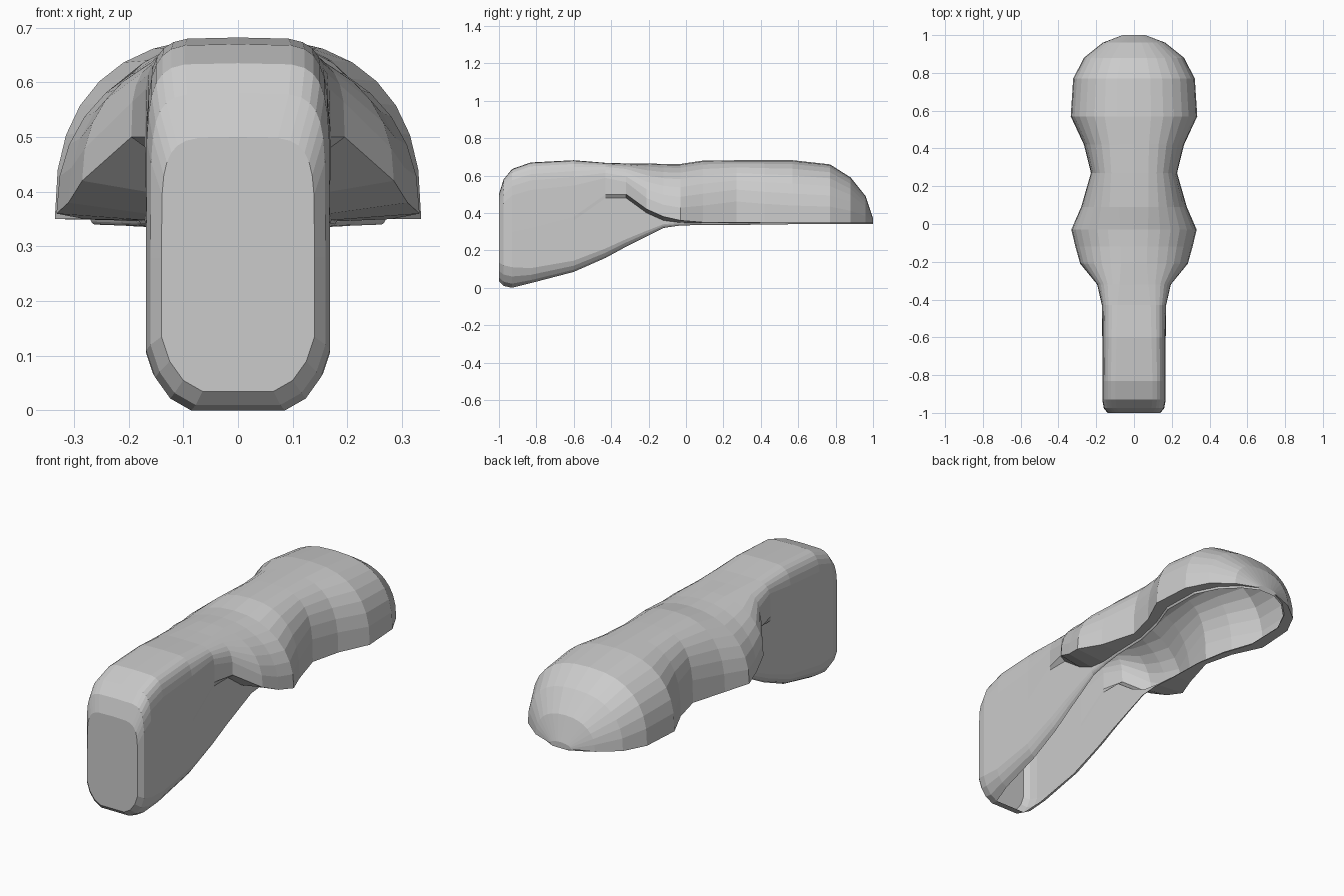
import bpy, bmesh
from math import sin, cos, pi

# Stations along the body:
# y, outer half width, top z, lobe base z, inner wall half width, bottom z, lip height, squareness
STATIONS = [
    (-1.00, .140, .50, .28, .140, .035, .10, 5.0),
    (-.975, .160, .58, .28, .160, .010, .11, 6.0),
    (-.93, .168, .635, .30, .168, .000, .11, 6.0),
    (-.83, .168, .67, .32, .168, .025, .08, 6.0),
    (-.60, .168, .682, .38, .168, .085, .06, 5.5),
    (-.43, .170, .668, .50, .168, .160, .05, 5.0),
    (-.32, .195, .665, .50, .168, .220, .04, 3.5),
    (-.21, .285, .665, .42, .168, .275, .03, 2.3),
    (-.12, .310, .662, .38, .168, .320, .02, 2.2),
    (-.03, .332, .662, .36, .170, .333, .015, 2.2),
    (.09, .280, .680, .35, .180, .336, .01, 2.5),
    (.27, .228, .682, .35, .185, .336, .01, 3.0),
    (.42, .265, .682, .35, .215, .338, .01, 2.7),
    (.57, .335, .682, .35, .270, .340, .01, 2.5),
    (.77, .322, .660, .35, .265, .340, .01, 2.5),
    (.88, .265, .590, .35, .210, .340, .01, 2.4),
    (.96, .165, .490, .35, .130, .340, .01, 2.3),
    (1.00, .060, .370, .35, .050, .340, .01, 2.0),
]
ARC = 8


def half_section(w, top, base, inner, bottom, lip, n):
    """Profile from the top centre, over the shoulder, to the turned-in lip."""
    pts = []
    for i in range(ARC + 1):
        a = pi / 2 * i / ARC
        pts.append((w * max(sin(a), 0) ** (2 / n),
                    base + (top - base) * max(cos(a), 0) ** (2 / n)))
    pts += [(inner, max(base - .02, bottom + lip)),
            (inner, bottom + lip),
            (inner - .15 * lip, bottom + .55 * lip),
            (inner - .40 * lip, bottom + .20 * lip),
            (inner - .75 * lip, bottom)]
    return pts


bm = bmesh.new()
rings = []
for y, *shape in STATIONS:
    half = half_section(*shape)
    loop = [(-x, z) for x, z in reversed(half[1:])] + half
    rings.append([bm.verts.new((x, y, z)) for x, z in loop])

# Skin the open shell between stations
for a, b in zip(rings, rings[1:]):
    for i in range(len(a) - 1):
        bm.faces.new((a[i], a[i + 1], b[i + 1], b[i]))

# Front panel, its turned-under lower edge, and the rounded rear tip
bm.faces.new(rings[0])
bm.faces.new(rings[-1][::-1])
for a, b in zip(rings[:2], rings[1:3]):
    bm.faces.new((a[-1], a[0], b[0], b[-1]))

bmesh.ops.remove_doubles(bm, verts=bm.verts, dist=.0005)
bmesh.ops.recalc_face_normals(bm, faces=bm.faces)
mesh = bpy.data.meshes.new("padded_cover_shell")
bm.to_mesh(mesh)
bm.free()
cover = bpy.data.objects.new("padded_cover_shell", mesh)
bpy.context.collection.objects.link(cover)
